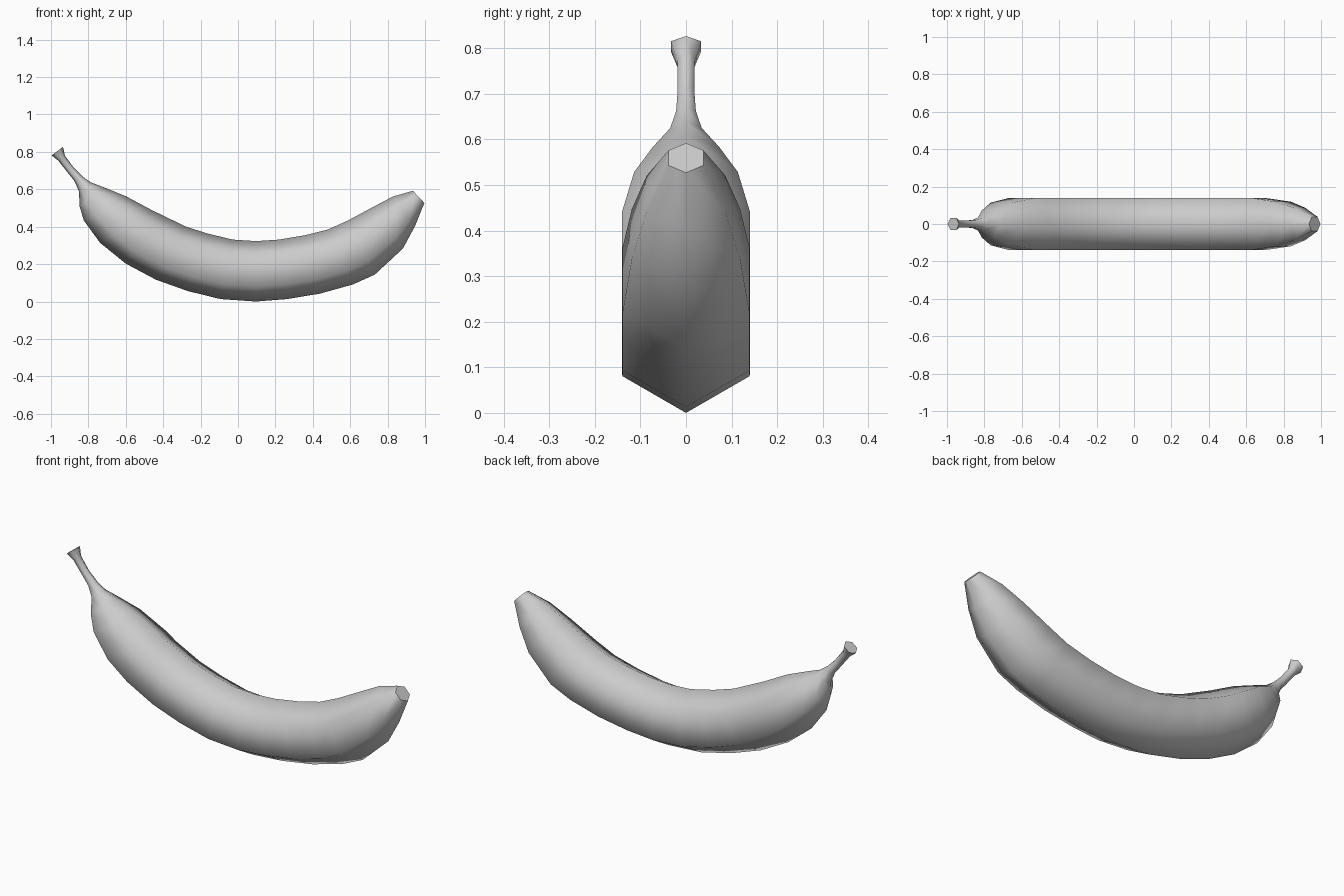
import bpy, bmesh
from mathutils import Vector

# Ring profile from stem to tip: (inner x, inner z, outer x, outer z)
RINGS = [
    (-0.937, 0.830, -0.998, 0.784),
    (-0.927, 0.783, -0.962, 0.756),
    (-0.880, 0.719, -0.912, 0.692),
    (-0.832, 0.671, -0.876, 0.647),
    (-0.788, 0.640, -0.852, 0.592),
    (-0.714, 0.612, -0.848, 0.511),
    (-0.597, 0.564, -0.826, 0.436),
    (-0.457, 0.489, -0.738, 0.316),
    (-0.409, 0.466, -0.602, 0.206),
    (-0.281, 0.404, -0.441, 0.120),
    (-0.163, 0.366, -0.270, 0.059),
    (-0.029, 0.334, -0.094, 0.016),
    (0.094, 0.326, 0.094, 0.003),
    (0.217, 0.334, 0.259, 0.016),
    (0.350, 0.356, 0.436, 0.045),
    (0.479, 0.388, 0.612, 0.094),
    (0.586, 0.436, 0.730, 0.147),
    (0.714, 0.505, 0.880, 0.286),
    (0.826, 0.564, 0.944, 0.404),
    (0.934, 0.595, 0.995, 0.530),
]

bm = bmesh.new()


def hex_ring(tx, tz, bx, bz):
    """Regular hexagon with one corner on each side of the curve."""
    t, b = Vector((tx, 0, tz)), Vector((bx, 0, bz))
    w = min(0.433 * (t - b).length, 0.14)
    spots = [(0, 0), (0.25, w), (0.75, w), (1, 0), (0.75, -w), (0.25, -w)]
    return [bm.verts.new(t.lerp(b, f) + Vector((0, y, 0))) for f, y in spots]


# Fruit skin: hexagonal rings lofted along the curve
rings = [hex_ring(*r) for r in RINGS]
for a, b in zip(rings, rings[1:]):
    for i in range(6):
        j = (i + 1) % 6
        bm.faces.new((a[i], a[j], b[j], b[i])).smooth = True

# Flat cut ends with crisp rims
for ring in (rings[0], rings[-1]):
    cap = bm.faces.new(ring)
    for e in cap.edges:
        e.smooth = False

# Centre and rest on the ground
lo = min(v.co.z for v in bm.verts)
mid = (min(v.co.x for v in bm.verts) + max(v.co.x for v in bm.verts)) / 2
bmesh.ops.translate(bm, verts=bm.verts, vec=(-mid, 0, -lo))
bmesh.ops.recalc_face_normals(bm, faces=bm.faces)

mesh = bpy.data.meshes.new("banana")
bm.to_mesh(mesh)
bm.free()
bpy.context.collection.objects.link(bpy.data.objects.new("banana", mesh))
